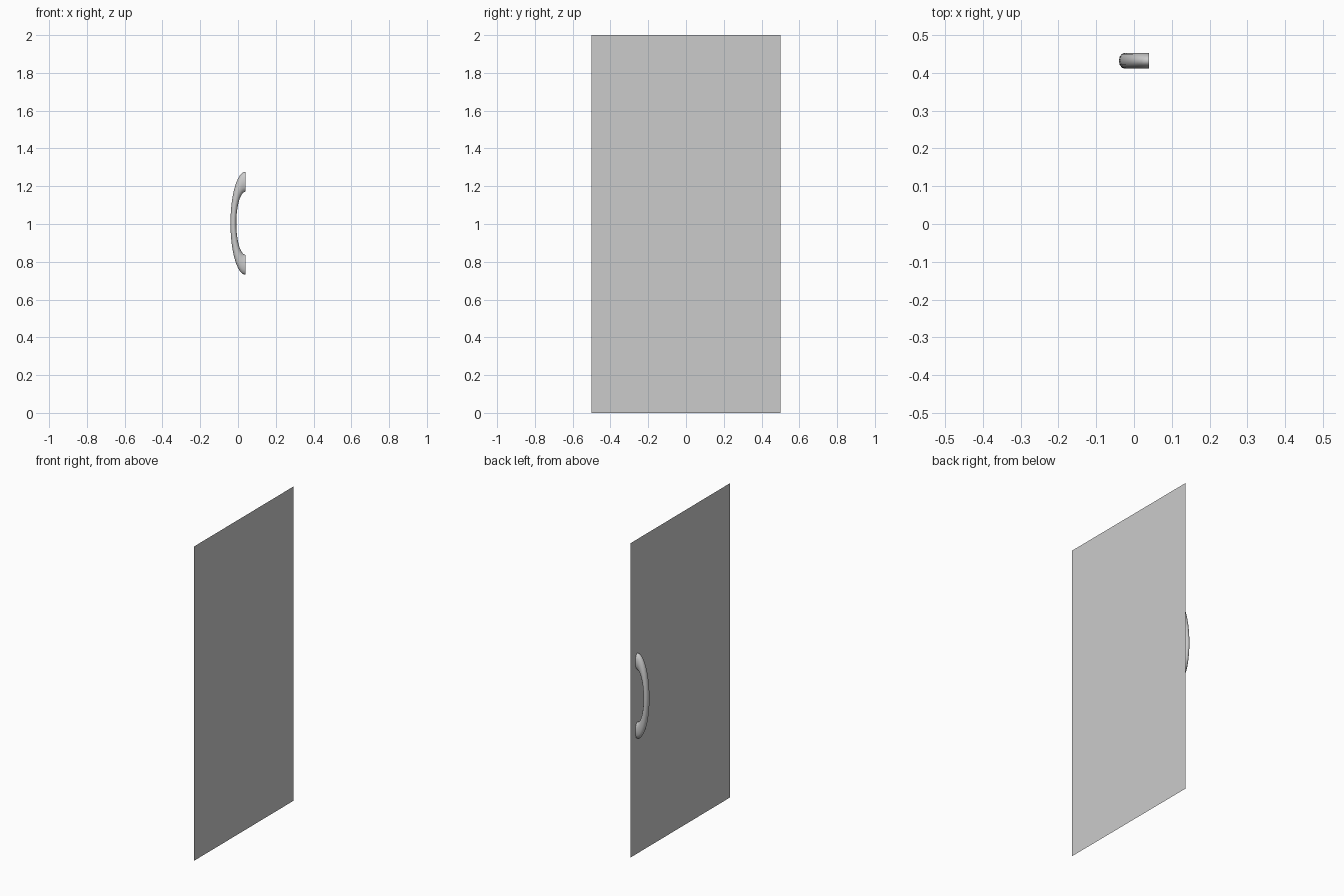
import bpy, bmesh, math
from mathutils import Matrix

if "Cube" in bpy.data.objects:
    bpy.data.objects.remove(bpy.data.objects["Cube"])

DOOR_X = 0.04

# Door panel: a single thin sheet
bm = bmesh.new()
bm.faces.new([bm.verts.new((DOOR_X, y, z))
              for y, z in ((-0.5, 0), (0.5, 0), (0.5, 2), (-0.5, 2))])
mesh = bpy.data.meshes.new("door_panel")
bm.to_mesh(mesh)
bm.free()
bpy.context.collection.objects.link(bpy.data.objects.new("door_panel", mesh))

# Pull handle: squashed torus, cut in half against the door
bpy.ops.mesh.primitive_torus_add(major_radius=1, minor_radius=0.24,
                                 major_segments=48, minor_segments=12)
handle = bpy.context.object
handle.name = "pull_handle"
place = (Matrix.Translation((DOOR_X, 0.432, 1.004))
         @ Matrix.Diagonal((0.0645, 0.021 / 0.24, 0.22, 1))
         @ Matrix.Rotation(math.pi / 2, 4, 'X'))
bm = bmesh.new()
bm.from_mesh(handle.data)
bm.transform(place)
bmesh.ops.bisect_plane(bm, geom=bm.verts[:] + bm.edges[:] + bm.faces[:], dist=1e-5,
                       plane_co=(DOOR_X, 0, 0), plane_no=(1, 0, 0), clear_outer=True)
bmesh.ops.recalc_face_normals(bm, faces=bm.faces[:])
bm.to_mesh(handle.data)
bm.free()
for p in handle.data.polygons:
    p.use_smooth = True
